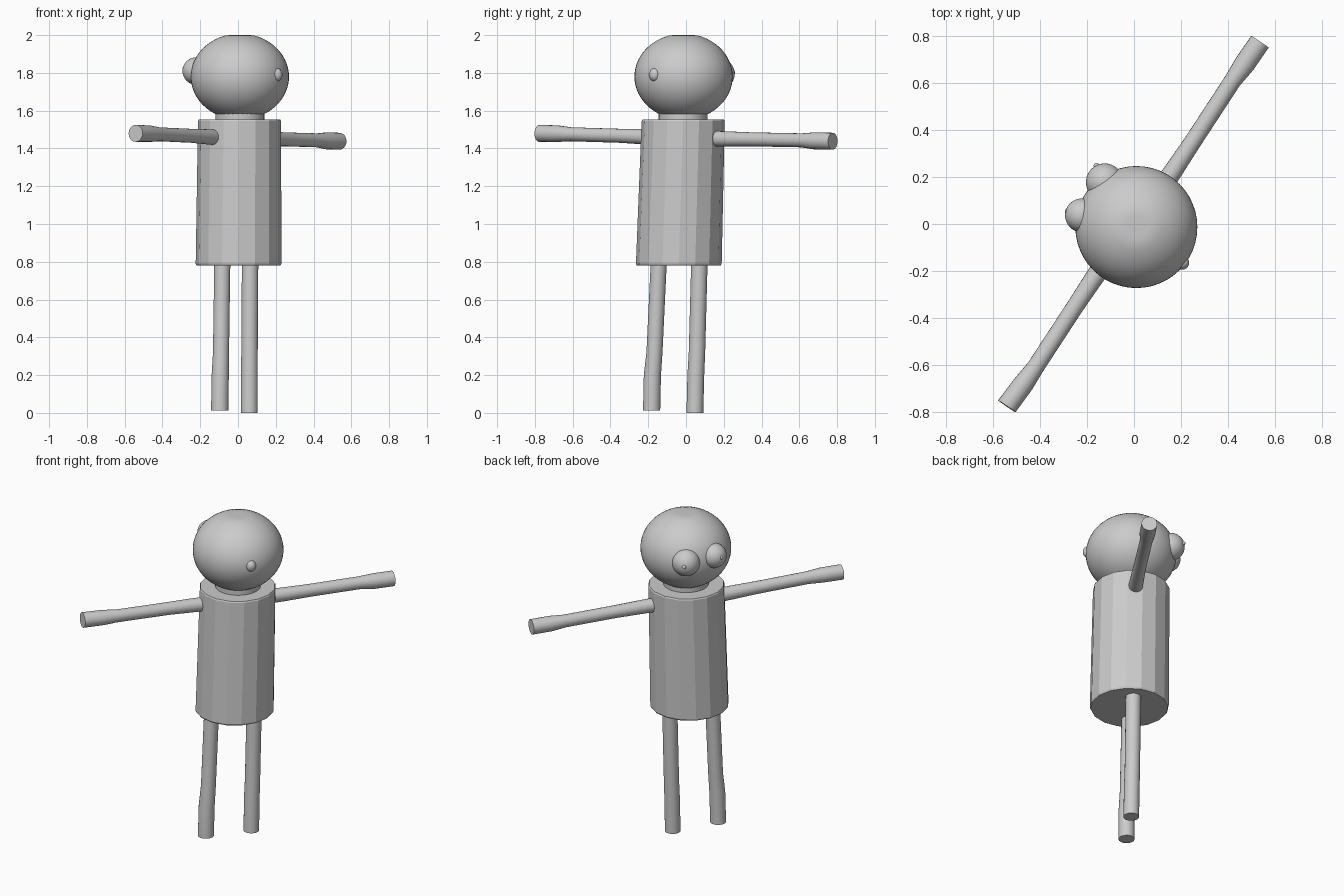
import bpy, bmesh, math
from mathutils import Vector

cube = bpy.data.objects.get("Cube")
if cube:
    bpy.data.objects.remove(cube, do_unlink=True)

GREY = (0.6, 0.6, 0.6, 1.0)
grey = bpy.data.materials.new("plain grey")
grey.use_nodes = True
grey.diffuse_color = GREY
grey.node_tree.nodes["Principled BSDF"].inputs["Base Color"].default_value = GREY


def finish(name, bm, smooth_angle=None):
    """Turn a bmesh into a named, coloured object."""
    bmesh.ops.recalc_face_normals(bm, faces=bm.faces)
    mesh = bpy.data.meshes.new(name)
    bm.to_mesh(mesh)
    bm.free()
    mesh.materials.append(grey)
    obj = bpy.data.objects.new(name, mesh)
    bpy.context.collection.objects.link(obj)
    if smooth_angle:
        bpy.ops.object.select_all(action='DESELECT')
        obj.select_set(True)
        bpy.context.view_layer.objects.active = obj
        bpy.ops.object.shade_smooth_by_angle(angle=math.radians(smooth_angle))
    return obj


def tube(name, stations, sides, smooth_angle=None, level=False):
    """Capped tube through (x, y, z, radius) stations; level keeps rings flat."""
    bm = bmesh.new()
    points = [Vector(s[:3]) for s in stations]
    axis = Vector((0, 0, 1)) if level else (points[-1] - points[0]).normalized()
    side = axis.orthogonal().normalized()
    up = axis.cross(side)
    rings = []
    for p, s in zip(points, stations):
        ring = []
        for i in range(sides):
            a = math.tau * i / sides
            ring.append(bm.verts.new(p + s[3] * (math.cos(a) * side + math.sin(a) * up)))
        rings.append(ring)
    for low, high in zip(rings, rings[1:]):
        for i in range(sides):
            j = (i + 1) % sides
            bm.faces.new((low[i], low[j], high[j], high[i]))
    bm.faces.new(rings[0])
    bm.faces.new(rings[-1])
    return finish(name, bm, smooth_angle)


def ball(name, centre, radii, z_range=None):
    """Smooth ellipsoid, optionally flattened at its bottom and top."""
    bm = bmesh.new()
    bmesh.ops.create_uvsphere(bm, u_segments=48, v_segments=32, radius=1)
    for v in bm.verts:
        v.co = Vector(centre) + Vector(c * r for c, r in zip(v.co, radii))
        if z_range:
            v.co.z = min(max(v.co.z, z_range[0]), z_range[1])
    return finish(name, bm, 40)


# Torso: faceted, slightly leaning cylinder
tube("torso", [(0.003, -0.038, 0.78, 0.222), (0.003, -0.038, 0.79, 0.227),
               (0.008, -0.015, 1.545, 0.22), (0.008, -0.015, 1.553, 0.216)],
     16, level=True)

# Neck and head
tube("neck", [(0.01, -0.015, 1.53, 0.13), (0.01, -0.015, 1.59, 0.13)], 32, 40, True)
ball("head", (0.01, -0.013, 1.78), (0.26, 0.26, 0.228), (1.56, 2.0))

# Bulging eyes, each with a small pupil
for side, centre, radius, pupil in (
        ("right", (-0.222, 0.037, 1.81), 0.072, (-0.283, 0.055, 1.82)),
        ("left", (-0.125, 0.178, 1.795), 0.08, (-0.16, 0.248, 1.80))):
    ball(side + "_eye", centre, (radius,) * 3)
    ball(side + "_pupil", pupil, (0.012,) * 3)

# Little nub on the back of the head
ball("head_nub", (0.205, -0.165, 1.79), (0.03, 0.03, 0.035))

# Arms: slim in the middle, wider at root and hand
tube("left_arm", [(0.08, 0.10, 1.452, 0.042), (0.17, 0.23, 1.45, 0.04),
                  (0.25, 0.35, 1.448, 0.037), (0.42, 0.61, 1.443, 0.037),
                  (0.47, 0.68, 1.44, 0.045), (0.537, 0.777, 1.438, 0.045)], 20, 40)
tube("right_arm", [(-0.08, -0.10, 1.455, 0.042), (-0.17, -0.23, 1.462, 0.04),
                   (-0.25, -0.35, 1.467, 0.037), (-0.42, -0.61, 1.475, 0.037),
                   (-0.47, -0.68, 1.478, 0.044), (-0.542, -0.777, 1.48, 0.045)], 20, 40)

# Legs
tube("right_leg", [(-0.083, -0.144, 0.80, 0.043), (-0.09, -0.167, 0.32, 0.043),
                   (-0.094, -0.178, 0.2, 0.046), (-0.097, -0.182, 0.012, 0.046)],
     20, 40, True)
tube("left_leg", [(0.064, 0.071, 0.80, 0.044), (0.061, 0.058, 0.32, 0.044),
                  (0.06, 0.052, 0.2, 0.045), (0.06, 0.047, 0.0, 0.045)],
     20, 40, True)
